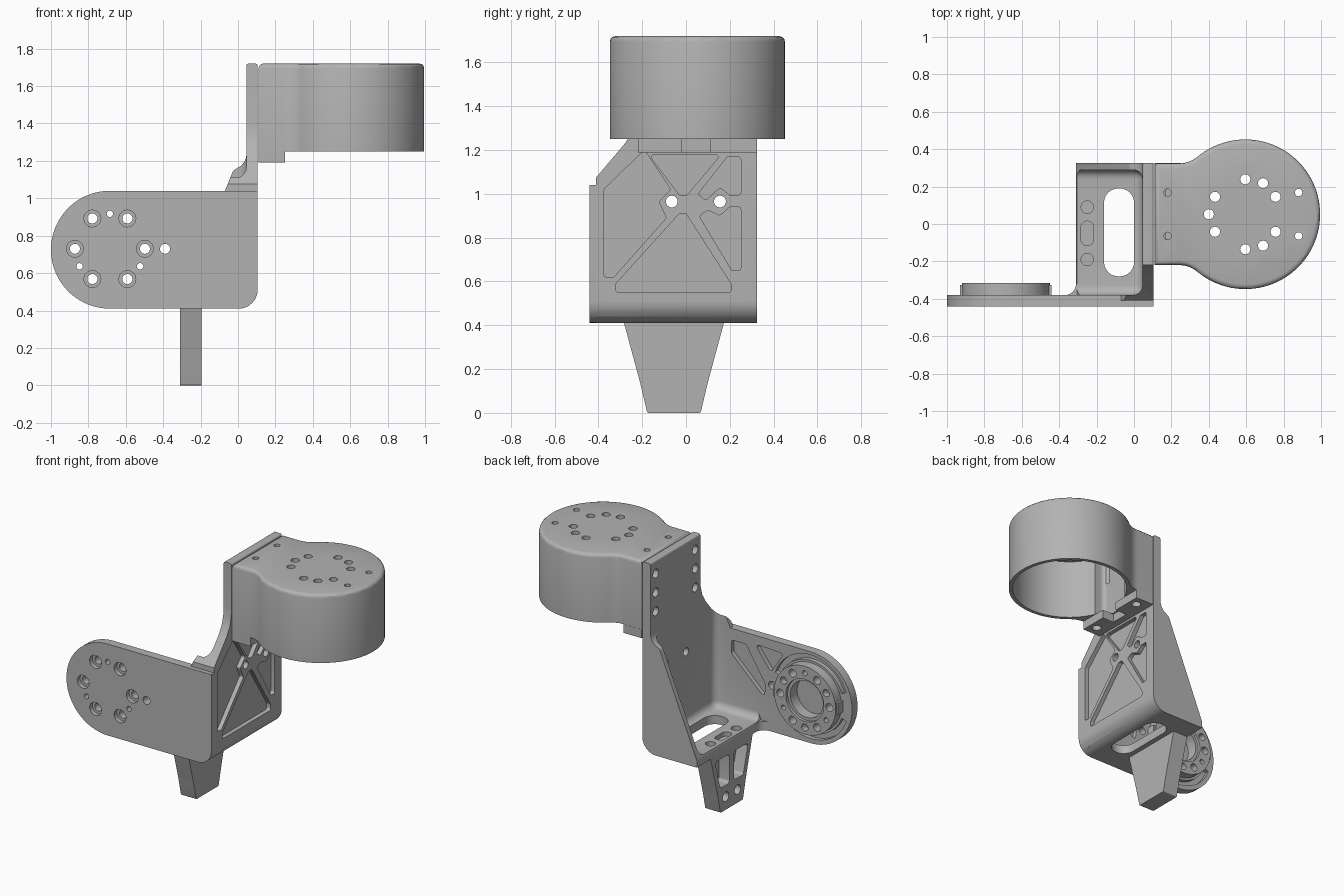
import bpy, bmesh, math
from mathutils import Vector

if "Cube" in bpy.data.objects:
    bpy.data.objects.remove(bpy.data.objects["Cube"])

grey = bpy.data.materials.new("bracket grey")
grey.diffuse_color = (0.45, 0.45, 0.45, 1)
grey.use_nodes = True
grey.node_tree.nodes["Principled BSDF"].inputs["Base Color"].default_value = grey.diffuse_color


def arc(cx, cy, r, a0, a1, n=24):
    return [(cx + r * math.cos(math.radians(a0 + (a1 - a0) * i / n)),
             cy + r * math.sin(math.radians(a0 + (a1 - a0) * i / n))) for i in range(n + 1)]


def circle(cx, cy, r, n=24):
    return arc(cx, cy, r, 0, 360, n)[:-1]


def rounded(pts, r, n=6):
    """Polygon with corners rounded; a point may carry its own radius."""
    out = []
    for i, q in enumerate(pts):
        p = Vector(q[:2])
        rad = q[2] if len(q) > 2 else r
        if rad == 0:
            out.append(tuple(p))
            continue
        d1 = (Vector(pts[i - 1][:2]) - p).normalized()
        d2 = (Vector(pts[(i + 1) % len(pts)][:2]) - p).normalized()
        half = d1.angle(d2) / 2
        c = p + (d1 + d2).normalized() * (rad / math.sin(half))
        t = rad / math.tan(half)
        v1, v2 = p + d1 * t - c, p + d2 * t - c
        out += [tuple(c + v1.lerp(v2, k / n).normalized() * rad) for k in range(n + 1)]
    return out


def prism(name, pts, axis, a, b, bevel_top=0):
    """Extrude a 2D outline along an axis from a to b."""
    place = {"x": lambda u, v, w: (w, u, v), "y": lambda u, v, w: (u, w, v),
             "z": lambda u, v, w: (u, v, w)}[axis]
    bm = bmesh.new()
    lo = [bm.verts.new(place(u, v, a)) for u, v in pts]
    hi = [bm.verts.new(place(u, v, b)) for u, v in pts]
    bm.faces.new(lo)
    top = bm.faces.new(hi)
    for i in range(len(pts)):
        j = (i + 1) % len(pts)
        bm.faces.new((lo[i], lo[j], hi[j], hi[i]))
    bmesh.ops.recalc_face_normals(bm, faces=bm.faces)
    if bevel_top:
        bmesh.ops.bevel(bm, geom=list(top.edges), offset=bevel_top, segments=3,
                        profile=0.5, affect="EDGES")
    me = bpy.data.meshes.new(name)
    bm.to_mesh(me)
    bm.free()
    me.materials.append(grey)
    ob = bpy.data.objects.new(name, me)
    bpy.context.collection.objects.link(ob)
    return ob


def box(name, x0, x1, y0, y1, z0, z1):
    return prism(name, [(x0, y0), (x1, y0), (x1, y1), (x0, y1)], "z", z0, z1)


def apply(ob, mod):
    bpy.context.view_layer.objects.active = ob
    bpy.ops.object.modifier_apply(modifier=mod.name)


def combine(ob, other, op="DIFFERENCE"):
    m = ob.modifiers.new("combine", "BOOLEAN")
    m.operation, m.solver, m.object = op, "EXACT", other
    apply(ob, m)
    bpy.data.objects.remove(other, do_unlink=True)


def cut(ob, pts, axis, a, b):
    combine(ob, prism("cutter", pts, axis, a, b))


# Bracket: upright wall, floor and rear gusset as one profile
profile = rounded([(-0.31, 0.41, 0), (0.105, 0.41, 0.1), (0.105, 1.72, 0.012), (0.045, 1.72, 0.012),
                   (0.045, 1.19, 0.08), (-0.025, 1.15, 0.03), (-0.07, 1.04, 0), (-0.31, 0.46, 0)], 0)
bracket = prism("bracket", profile, "y", -0.41, 0.325)
cavity = box("cavity", -1, 0.045, -0.38, 0.29, 0.47, 2)
m = cavity.modifiers.new("fillet", "BEVEL")
m.width, m.segments = 0.05, 5
apply(cavity, m)
combine(bracket, cavity)
cut(bracket, [(-0.6, 1.04), (-0.44, 1.04), (-0.275, 1.235), (-0.24, 1.295), (-0.225, 1.35),
              (-0.22, 1.42), (-0.22, 1.9), (-0.6, 1.9)], "x", -0.5, 0.5)

# Front plate with round end
plate = arc(-0.685, 0.725, 0.315, 90, 270, 40) + arc(0.005, 0.51, 0.1, -90, 0, 6) + [(0.105, 1.04)]
combine(bracket, prism("front_plate", plate, "y", -0.44, -0.38), "UNION")
fillet = [(-0.30, -0.39), (-0.30, -0.32), (-0.31, -0.32)] + arc(-0.37, -0.32, 0.06, 0, -90, 6)[1:] + [(-0.37, -0.39)]
combine(bracket, prism("floor_fillet", fillet, "z", 0.41, 0.47), "UNION")

# Raised bearing ring on the back of the plate
CX, CZ = -0.685, 0.73
ring = prism("bearing_ring", circle(CX, CZ, 0.235, 48), "y", -0.39, -0.315)
for s in (-1, 1):
    combine(ring, box("key", CX + s * 0.225 - 0.02, CX + s * 0.225 + 0.02, -0.39, -0.325, CZ - 0.04, CZ + 0.04), "UNION")
combine(bracket, ring, "UNION")
cut(bracket, circle(CX, CZ, 0.125, 40), "y", -0.41, 0)
cut(bracket, circle(CX, CZ, 0.145, 40), "y", -0.335, 0)
for a0, a1 in ((20, 160), (200, 340)):
    cut(bracket, arc(CX, CZ, 0.288, a0, a1) + arc(CX, CZ, 0.25, a1, a0), "y", -0.41, -0.2)
for i in range(12):
    x, z = circle(CX, CZ, 0.187, 12)[i]
    if i % 2 == 0:
        cut(bracket, circle(x, z, 0.027), "y", -0.6, 0)
        cut(bracket, circle(x, z, 0.045), "y", -0.6, -0.41)
    else:
        through = i in (3, 7, 11)
        cut(bracket, circle(x, z, 0.017 if through else 0.025), "y", -0.6 if through else -0.36, 0)
cut(bracket, circle(-0.39, 0.73, 0.027), "y", -0.6, 0)

# Lightening pockets behind the front plate
for pts in ([(-0.08, 0.96), (-0.19, 0.96), (-0.34, 0.72), (-0.33, 0.63), (-0.08, 0.87)],
            [(-0.26, 0.98), (-0.48, 0.97), (-0.38, 0.82)]):
    cut(bracket, rounded(pts, 0.015), "y", -0.41, -0.33)

# Lightening pockets on the outside of the upright
for pts in ([(-0.375, 1.02), (-0.375, 0.62), (-0.33, 0.62), (-0.09, 0.89), (-0.125, 0.965), (-0.07, 1.02), (-0.19, 1.2)],
            [(-0.32, 0.55), (0.205, 0.55), (0.205, 0.59), (0.0, 0.91), (-0.03, 0.91), (-0.32, 0.59)],
            [(-0.17, 1.18), (0.16, 1.18), (0.005, 0.995), (-0.03, 0.995)],
            [(0.25, 0.65), (0.25, 0.94), (0.2, 0.94), (0.155, 0.9), (0.1, 0.925), (0.06, 0.9), (0.21, 0.65)],
            [(0.25, 0.995), (0.25, 1.17), (0.19, 1.17), (0.055, 1.0), (0.09, 0.97), (0.155, 1.03), (0.2, 0.995)]):
    cut(bracket, rounded(pts, 0.012, 4), "x", 0.075, 0.3)
for y in (-0.065, 0.155):
    cut(bracket, circle(y, 0.965, 0.027), "x", -0.1, 0.3)

# Counterbored screw holes at the top of the upright
for y in (-0.165, 0.265):
    for z in (1.37, 1.50, 1.63):
        cut(bracket, circle(y, z, 0.03), "x", -0.1, 0.08)

# Floor openings
cut(bracket, rounded([(-0.16, -0.28), (0, -0.28), (0, 0.19), (-0.16, 0.19)], 0.075), "z", 0.3, 0.7)
for y in (-0.19, 0.09):
    cut(bracket, circle(-0.25, y, 0.033), "z", 0.3, 0.6)
cut(bracket, rounded([(-0.283, -0.115), (-0.217, -0.115), (-0.217, 0.015), (-0.283, 0.015)], 0.03), "z", 0.44, 0.6)

# Motor housing: round cup with a filleted neck
HX, HY = 0.595, 0.052
outline = [(0.11, HY - 0.272)] + arc(0.242, HY - 0.422, 0.15, 90, 50.1, 10)
outline += arc(HX, HY, 0.4, -129.9, 129.9, 72)[1:-1]
outline += arc(0.242, HY + 0.422, 0.15, -50.1, -90, 10) + [(0.11, HY + 0.272)]
housing = prism("motor_housing", outline, "z", 1.25, 1.72, 0.025)
cut(housing, circle(HX, HY, 0.375, 72), "z", 1.1, 1.67)
cut(housing, rounded([(0.17, -0.1), (0.4, -0.1), (0.4, 0.2), (0.17, 0.2)], 0.03), "z", 1.1, 1.67)
for i in range(6):
    x, y = circle(HX, HY, 0.187, 6)[i]
    x, y = HX + (y - HY), HY + (x - HX)
    cut(housing, circle(x, y, 0.027), "z", 1.6, 1.8)
for x, y, r in ((0.4, 0.052, 0.027), (0.69, 0.218, 0.027), (0.69, -0.116, 0.027), (0.88, 0.168, 0.02),
                (0.88, -0.064, 0.02), (0.18, 0.168, 0.02), (0.18, -0.064, 0.02)):
    cut(housing, circle(x, y, r), "z", 1.5, 1.8)

# Mounting lugs below the neck
lugs = box("housing_lugs", 0.11, 0.16, -0.1, 0.2, 1.19, 1.25)
for y0, y1, yc in ((-0.22, -0.02, -0.15), (0.11, 0.325, 0.255)):
    combine(lugs, box("lug", 0.11, 0.25, y0, y1, 1.19, 1.25), "UNION")
    cut(lugs, circle(0.195, yc, 0.03), "z", 1.1, 1.23)

# Tapered leg and foot
LY = -0.055
leg = prism("leg", [(LY - 0.228, 0.41), (LY - 0.155, 0.14), (LY + 0.155, 0.14), (LY + 0.228, 0.41)], "x", -0.31, -0.195)
foot = prism("foot", rounded([(LY - 0.155, 0.14, 0), (LY - 0.122, 0, 0.01), (LY + 0.122, 0, 0.01),
                              (LY + 0.155, 0.14, 0)], 0), "x", -0.31, -0.195)
for s in (-1, 1):
    pocket = [(0.025, 0.37), (0.18, 0.37), (0.125, 0.17), (0.025, 0.17)]
    cut(leg, rounded([(LY + s * u, v) for u, v in pocket], 0.02), "x", -0.5, -0.23)
    cut(foot, circle(LY + s * 0.065, 0.09, 0.033), "x", -0.5, -0.25)

# Smooth curved surfaces, keep hard edges
for ob in bpy.context.scene.objects:
    ob.select_set(True)
bpy.context.view_layer.objects.active = bracket
bpy.ops.object.shade_smooth_by_angle(angle=math.radians(30))
